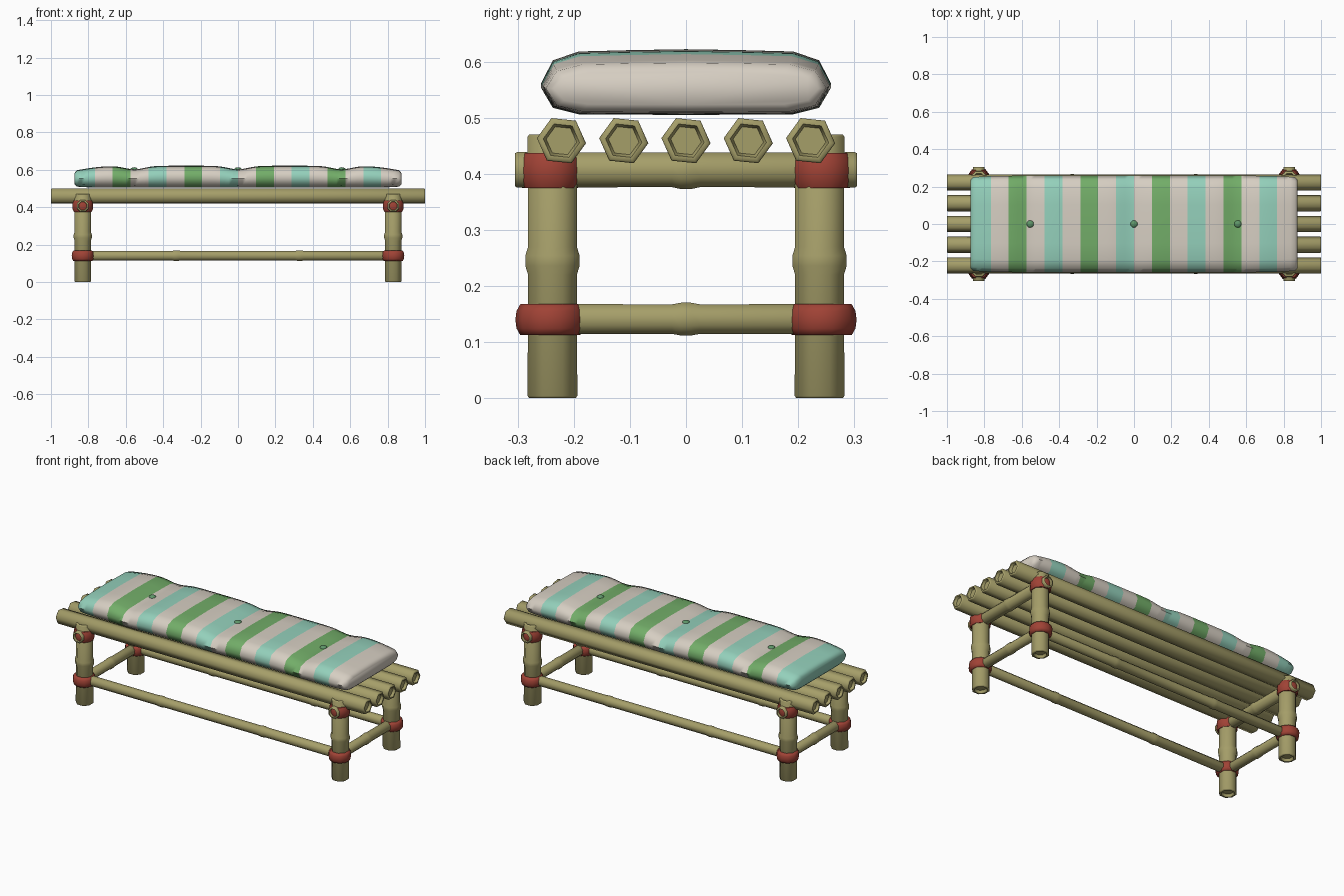
import bpy, bmesh, math
from mathutils import Vector, Matrix

if "Cube" in bpy.data.objects:
    bpy.data.objects.remove(bpy.data.objects["Cube"])


def material(name, r, g, b):
    m = bpy.data.materials.new(name)
    m.diffuse_color = (r, g, b, 1)
    m.use_nodes = True
    m.node_tree.nodes["Principled BSDF"].inputs["Base Color"].default_value = m.diffuse_color
    return m


BAMBOO = material("bamboo", 0.376, 0.342, 0.141)
RED = material("red binding", 0.352, 0.055, 0.036)
CREAM = material("cream fabric", 0.672, 0.617, 0.539)
TEAL = material("teal fabric", 0.296, 0.631, 0.497)
GREEN = material("green fabric", 0.17, 0.42, 0.14)
BUTTON = material("button green", 0.114, 0.305, 0.141)


def finish(bm, name, mats, angle):
    bmesh.ops.recalc_face_normals(bm, faces=bm.faces)
    mesh = bpy.data.meshes.new(name)
    bm.to_mesh(mesh)
    bm.free()
    for m in mats:
        mesh.materials.append(m)
    ob = bpy.data.objects.new(name, mesh)
    bpy.context.collection.objects.link(ob)
    bpy.ops.object.select_all(action='DESELECT')
    ob.select_set(True)
    bpy.context.view_layer.objects.active = ob
    bpy.ops.object.shade_smooth_by_angle(angle=math.radians(angle))
    return ob


def loft(bm, rings, caps=True):
    """Skin a list of vertex rings; returns the rows of side faces."""
    loops = [[bm.verts.new(p) for p in ring] for ring in rings]
    n = len(loops[0])
    rows = []
    for a, b in zip(loops, loops[1:]):
        rows.append([bm.faces.new((a[i], a[(i + 1) % n], b[(i + 1) % n], b[i]))
                     for i in range(n)])
    if caps:
        rows[0].append(bm.faces.new(loops[0][::-1]))
        rows[-1].append(bm.faces.new(loops[-1]))
    return rows


def lathe(name, start, end, profile, sides, turn, mat, angle=65):
    """Sweep (distance, radius) pairs along a line from start to end."""
    start, end = Vector(start), Vector(end)
    axis = (end - start).normalized()
    u = Vector((0, 1, 0)) if abs(axis.y) < 0.5 else Vector((1, 0, 0))
    v = axis.cross(u)
    rings = []
    for d, r in profile:
        ring = []
        for i in range(sides):
            a = math.radians(turn) + 2 * math.pi * i / sides
            ring.append(start + axis * d + (u * math.cos(a) + v * math.sin(a)) * r)
        rings.append(ring)
    bm = bmesh.new()
    loft(bm, rings)
    return finish(bm, name, [mat], angle)


def pole(name, start, end, r, sides=8, turn=22.5, nodes=()):
    """Bamboo pole with recessed ends and bulging joints."""
    length = (Vector(end) - Vector(start)).length
    prof = [(0.015, r * 0.62), (0, r * 0.74), (0, r * 0.93), (0.004, r)]
    for d in nodes:
        prof += [(d - 0.025, r * 0.98), (d - 0.009, r * 1.09),
                 (d + 0.009, r * 1.09), (d + 0.025, r * 0.98)]
    prof += [(length - 0.004, r), (length, r * 0.93),
             (length, r * 0.74), (length - 0.015, r * 0.62)]
    return lathe(name, start, end, prof, sides, turn, BAMBOO)


LX, LY = 0.83, 0.238

# Seat slats
for i in range(5):
    y = (i - 2) * 0.111
    pole(f"seat_slat_{i + 1}", (-1, y, 0.459), (1, y, 0.459), 0.044, 6, -6)

# Legs with red bindings where the rails cross
for sx in (-1, 1):
    for sy in (-1, 1):
        side = ("left" if sx < 0 else "right") + ("_front" if sy < 0 else "_back")
        x, y = sx * LX, sy * LY
        pole("leg_" + side, (x, y, 0), (x, y, 0.47), 0.048, 8, 22.5, (0.245,))
        for label, z, r, h in (("lower", 0.14, 0.062, 0.055),
                               ("upper", 0.406, 0.058, 0.062)):
            wrap = [(0, r * 0.74), (0, r * 0.86), (h * 0.22, r * 0.97), (h * 0.5, r),
                    (h * 0.78, r * 0.97), (h, r * 0.86), (h, r * 0.74)]
            by = y + sy * 0.004
            lathe(f"{label}_binding_{side}", (x, by, z - h / 2), (x, by, z + h / 2),
                  wrap, 10, 0, RED)

# Cross rails at both ends
for sx, side in ((-1, "left"), (1, "right")):
    x = sx * LX
    pole("upper_cross_rail_" + side, (x, -0.305, 0.407), (x, 0.305, 0.407),
         0.034, 8, 22.5, (0.305,))
    pole("lower_cross_rail_" + side, (x, -LY, 0.141), (x, LY, 0.141),
         0.029, 8, 22.5, (LY,))

# Long lower rails
for sy, side in ((-1, "front"), (1, "back")):
    y = sy * LY
    pole("lower_long_rail_" + side, (-LX, y, 0.141), (LX, y, 0.141),
         0.028, 8, 22.5, (LX - 0.33, LX + 0.33))

# Cushion: rounded section lofted along x, dipping at each button
STRIPE = 0.0957
BUTTONS = (-0.555, 0, 0.555)
half = [(0, 1), (0.4, 0.985), (0.74, 0.965), (0.92, 0.83), (1, 0.48), (0.92, 0.12), (0.74, 0), (0, -0.01)]
section = half + [(-y, z) for y, z in half[-2:0:-1]]


def cushion_ring(x, width, low, high):
    high -= sum(0.019 * math.exp(-((x - b) / 0.075) ** 2) for b in BUTTONS)
    return [(x, y * width, low + (high - low) * z) for y, z in section]


def cushion_shape(x):
    t = max(0, (abs(x) - 0.62) / 0.24)
    return cushion_ring(x, 0.258 - 0.008 * t ** 3, 0.506 + 0.005 * t ** 4, 0.622 - 0.024 * t ** 2)


xs = [k * STRIPE / 4 for k in range(-36, 37)]
rings = [cushion_ring(-0.875, 0.236, 0.524, 0.582)]
rings += [cushion_shape(x) for x in xs]
rings += [cushion_ring(0.875, 0.236, 0.524, 0.582)]
bm = bmesh.new()
order = (1, 0, 2, 0)  # teal, cream, green, cream
for k, row in enumerate(loft(bm, rings)):
    stripe = min(17, max(0, (k - 1) // 4))
    for f in row:
        f.material_index = order[stripe % 4]
finish(bm, "cushion", [CREAM, TEAL, GREEN], 60)

# Cushion buttons
for i, x in enumerate(BUTTONS):
    bm = bmesh.new()
    bmesh.ops.create_uvsphere(bm, u_segments=12, v_segments=8, radius=0.02,
                              matrix=Matrix.Translation((x, 0, 0.602)) @ Matrix.Diagonal((1, 1, 0.6, 1)))
    finish(bm, f"cushion_button_{i + 1}", [BUTTON], 60)
